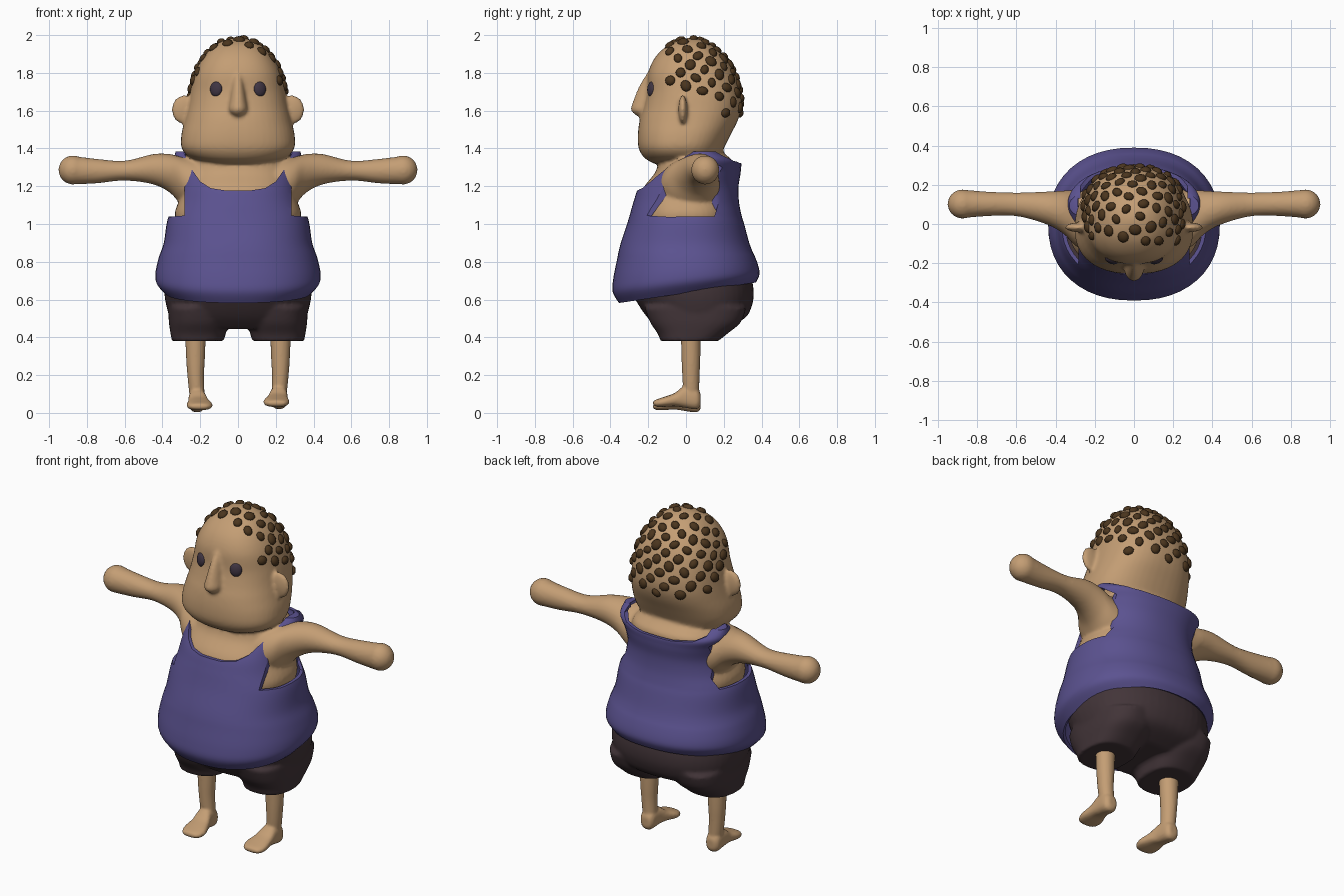
import bpy, bmesh, math, random
from mathutils import Vector, Matrix

random.seed(4)
default_cube = bpy.data.objects.get("Cube")
if default_cube:
    bpy.data.objects.remove(default_cube)


def material(name, r, g, b):
    mat = bpy.data.materials.new(name)
    mat.use_nodes = True
    mat.diffuse_color = (r, g, b, 1)
    node = next(n for n in mat.node_tree.nodes if n.type == 'BSDF_PRINCIPLED')
    node.inputs["Base Color"].default_value = (r, g, b, 1)
    return mat


skin = material("skin", .55, .34, .175)
shirt_purple = material("shirt_purple", .105, .085, .28)
shorts_brown = material("shorts_brown", .055, .035, .04)
hair_brown = material("hair_brown", .07, .036, .013)
eye_dark = material("eye_dark", .05, .035, .055)


def place(axis, t, u, v):
    return {'x': (t, u, v), 'y': (u, t, v), 'z': (u, v, t)}[axis]


def spline(a, b, c, d, t):
    return b + .5 * t * (c - a + t * (2*a - 5*b + 4*c - d + t * (3 * (b - c) + d - a)))


def loft(bm, axis, rings, power=2, sides=48, steps=5, caps=(True, True)):
    """Rings are (position, u low, u high, v low, v high), joined smoothly."""
    full = []
    for i in range(len(rings) - 1):
        four = [rings[max(0, min(len(rings) - 1, i + k))] for k in (-1, 0, 1, 2)]
        full += [[spline(*vals, s / steps) for vals in zip(*four)] for s in range(steps)]
    full.append(rings[-1])
    loops = []
    for t, u0, u1, v0, v1 in full:
        loop = []
        for k in range(sides):
            a = math.tau * k / sides
            c, s = math.cos(a), math.sin(a)
            c = math.copysign(abs(c) ** (2 / power), c)
            s = math.copysign(abs(s) ** (2 / power), s)
            u, v = (u0 + u1 + (u1 - u0) * c) / 2, (v0 + v1 + (v1 - v0) * s) / 2
            loop.append(bm.verts.new(place(axis, t, u, v)))
        loops.append(loop)
    for low, high in zip(loops, loops[1:]):
        for k in range(sides):
            n = (k + 1) % sides
            bm.faces.new((low[k], low[n], high[n], high[k]))
    for wanted, loop in zip(caps, (loops[0], loops[-1])):
        if wanted:
            bm.faces.new(loop)


def centred(rings):
    return [(z, -w, w, front, back) for z, w, front, back in rings]


def mirrored(rings, side):
    return [(z, side * a, side * b, c, d) for z, a, b, c, d in rings]


def ball(bm, centre, scale, turn=Matrix.Identity(4), detail=24):
    m = Matrix.Translation(centre) @ turn @ Matrix.Diagonal((*scale, 1))
    bmesh.ops.create_uvsphere(bm, u_segments=detail, v_segments=detail // 2, radius=1, matrix=m)


def activate(obj):
    bpy.ops.object.select_all(action='DESELECT')
    bpy.context.view_layer.objects.active = obj
    obj.select_set(True)


def finish(name, bm, mat, voxel=0, smooth=5):
    bmesh.ops.recalc_face_normals(bm, faces=bm.faces)
    mesh = bpy.data.meshes.new(name)
    bm.to_mesh(mesh)
    bm.free()
    obj = bpy.data.objects.new(name, mesh)
    bpy.context.collection.objects.link(obj)
    if mat:
        mesh.materials.append(mat)
    activate(obj)
    if voxel:
        fuse = obj.modifiers.new("fuse", 'REMESH')
        fuse.mode, fuse.voxel_size = 'VOXEL', voxel
        soften = obj.modifiers.new("soften", 'SMOOTH')
        soften.factor, soften.iterations = .5, smooth
        for step in ("fuse", "soften"):
            bpy.ops.object.modifier_apply(modifier=step)
    bpy.ops.object.shade_smooth_by_angle(angle=math.radians(50))
    return obj


def cut(obj, axis, outline, start, end):
    """Cut a straight prism out of an object."""
    bm = bmesh.new()
    a, b = ([bm.verts.new(place(axis, t, u, v)) for u, v in outline] for t in (start, end))
    bm.faces.new(a)
    bm.faces.new(b)
    for k in range(len(a)):
        n = (k + 1) % len(a)
        bm.faces.new((a[k], a[n], b[n], b[k]))
    cutter = finish("cutter", bm, None)
    cutter.hide_render = True
    activate(obj)
    mod = obj.modifiers.new("opening", 'BOOLEAN')
    mod.operation, mod.solver, mod.object = 'DIFFERENCE', 'EXACT', cutter
    bpy.ops.object.modifier_apply(modifier="opening")
    bpy.data.objects.remove(cutter)


# Body: head, nose, ears, torso and arms fused into one soft skin
bm = bmesh.new()
loft(bm, 'z', centred([
    (1.32, .15, -.17, .12), (1.35, .25, -.22, .18), (1.4, .297, -.25, .2),
    (1.47, .3, -.255, .235), (1.55, .283, -.245, .275), (1.62, .268, -.225, .293),
    (1.7, .253, -.207, .288), (1.8, .228, -.2, .258), (1.88, .185, -.165, .21),
    (1.94, .13, -.105, .145), (1.972, .075, -.04, .09), (1.985, .02, .01, .04)]), 2.35)
loft(bm, 'z', centred([
    (1.565, .015, -.25, -.2), (1.6, .05, -.29, -.15), (1.65, .046, -.28, -.13),
    (1.74, .034, -.243, -.1), (1.83, .025, -.185, -.1)]))
loft(bm, 'z', centred([
    (.95, .3, -.25, .25), (1.05, .335, -.25, .25), (1.15, .3, -.24, .25),
    (1.2, .285, -.22, .25), (1.27, .28, -.165, .255), (1.33, .26, -.145, .25),
    (1.38, .2, -.13, .2), (1.46, .16, -.12, .17)]), 2.4)
for side in (-1, 1):
    ball(bm, (side * .285, -.017, 1.605), (.067, .024, .077))
    ball(bm, (side * .874, .102, 1.286), (.077, .075, .077))
    loft(bm, 'x', [(side * x, *rest) for x, *rest in [
        (.15, -.15, .18, 1.03, 1.34), (.24, -.14, .18, 1.05, 1.35),
        (.3, -.11, .175, 1.1, 1.355), (.36, -.05, .17, 1.165, 1.37),
        (.45, 0, .165, 1.21, 1.37), (.6, .04, .16, 1.23, 1.335),
        (.75, .04, .165, 1.215, 1.345), (.87, .03, .175, 1.21, 1.36)]])
body = finish("body", bm, skin, voxel=.01)

# Legs with feet
for label, side, drop in (("left", 1, .02), ("right", -1, .003)):
    bm = bmesh.new()
    loft(bm, 'z', mirrored([
        (drop + .04, .175, .25, -.01, .07), (.12, .178, .26, -.015, .07),
        (.2, .18, .268, -.02, .072), (.3, .175, .275, -.024, .076),
        (.55, .165, .285, -.03, .08)], side))
    loft(bm, 'y', [(y, side * a, side * b, drop + c, drop + d) for y, a, b, c, d in [
        (.078, .19, .24, .02, .08), (.055, .175, .26, 0, .11),
        (-.01, .168, .262, .008, .12), (-.06, .152, .265, .015, .085),
        (-.115, .135, .272, .012, .065), (-.155, .145, .262, .012, .052),
        (-.175, .17, .24, .022, .042)]], 2.5)
    finish(label + "_leg", bm, skin, voxel=.008, smooth=3)

# Shorts: seat and two wide leg openings
bm = bmesh.new()
loft(bm, 'z', centred([
    (.445, .3, -.14, .2), (.5, .355, -.2, .31), (.57, .38, -.25, .35),
    (.65, .39, -.29, .358), (.75, .38, -.3, .34)]), 2.3)
for side in (-1, 1):
    loft(bm, 'z', mirrored([
        (.38, .075, .35, -.135, .17), (.42, .065, .357, -.15, .22),
        (.48, .05, .366, -.19, .29), (.56, .04, .37, -.22, .32)], side), 2.5)
finish("shorts", bm, shorts_brown, voxel=.012, smooth=3)

# Tank top: thin shell with a hem that rises at the back
bm = bmesh.new()
loft(bm, 'z', centred([
    (.635, .385, -.355, .37), (.685, .43, -.388, .388), (.74, .437, -.385, .385),
    (.82, .42, -.365, .365), (.9, .393, -.345, .335), (1, .378, -.312, .308),
    (1.05, .363, -.297, .293), (1.12, .332, -.277, .28), (1.2, .315, -.248, .278),
    (1.28, .322, -.185, .29), (1.34, .338, -.095, .283), (1.385, .33, 0, .19)]),
    2.25, caps=(False, True))
for v in bm.verts:
    if v.co.z < .85:
        v.co.z += .15 * v.co.y * (.85 - v.co.z) / .215
tank = finish("tank_top", bm, shirt_purple)
shell = tank.modifiers.new("shell", 'SOLIDIFY')
shell.thickness, shell.offset = .018, -1
bpy.ops.object.modifier_apply(modifier="shell")


def symmetric(points):
    return points + [(-x, z) for x, z in reversed(points)]


front_neck = [(-.295, 1.5), (-.285, 1.375), (-.245, 1.29), (-.2, 1.225), (-.145, 1.19), (-.07, 1.178)]
back_neck = [(-.28, 1.5), (-.272, 1.36), (-.22, 1.335), (-.1, 1.322)]
armhole = [(-.215, 1.045), (-.1, 1.038), (.15, 1.04), (.175, 1.12), (.19, 1.3),
           (.12, 1.352), (.02, 1.352), (-.08, 1.31), (-.16, 1.24), (-.205, 1.15)]
cut(tank, 'y', symmetric(front_neck), -.6, .13)
cut(tank, 'y', symmetric(back_neck), .11, .6)
for side in (-1, 1):
    cut(tank, 'x', armhole, side * .283, side * .6)
activate(tank)
bpy.ops.object.shade_smooth_by_angle(angle=math.radians(40))

# Eyes pressed into the face
bpy.context.view_layer.update()
for label, side in (("left", 1), ("right", -1)):
    hit, spot, normal, _ = body.ray_cast(Vector((side * .117, -1, 1.715)), Vector((0, 1, 0)))
    bm = bmesh.new()
    turn = normal.to_track_quat('Z', 'Y').to_matrix().to_4x4()
    ball(bm, spot - normal * .003, (.034, .04, .018), turn)
    finish(label + "_eye", bm, eye_dark)

# Hair: small flat curls spread evenly over the back and crown
bm = bmesh.new()
count = 150
for i in range(count):
    height = 1 - 2 * (i + .5) / count
    angle = i * math.pi * (3 - math.sqrt(5))
    ring = math.sqrt(1 - height * height)
    ray = Vector((ring * math.cos(angle), ring * math.sin(angle), height))
    hit, spot, normal, _ = body.ray_cast(Vector((0, .04, 1.71)), ray)
    if hit and spot.y > -.09 and spot.z > max(1.585, 1.7 - .55 * spot.y):
        turn = normal.to_track_quat('Z', 'Y').to_matrix().to_4x4()
        turn = turn @ Matrix.Rotation(random.uniform(0, math.pi), 4, 'Z')
        size = random.uniform(.026, .033)
        ball(bm, spot, (size, size * random.uniform(.75, .95), .018), turn, 12)
finish("hair_curls", bm, hair_brown)
